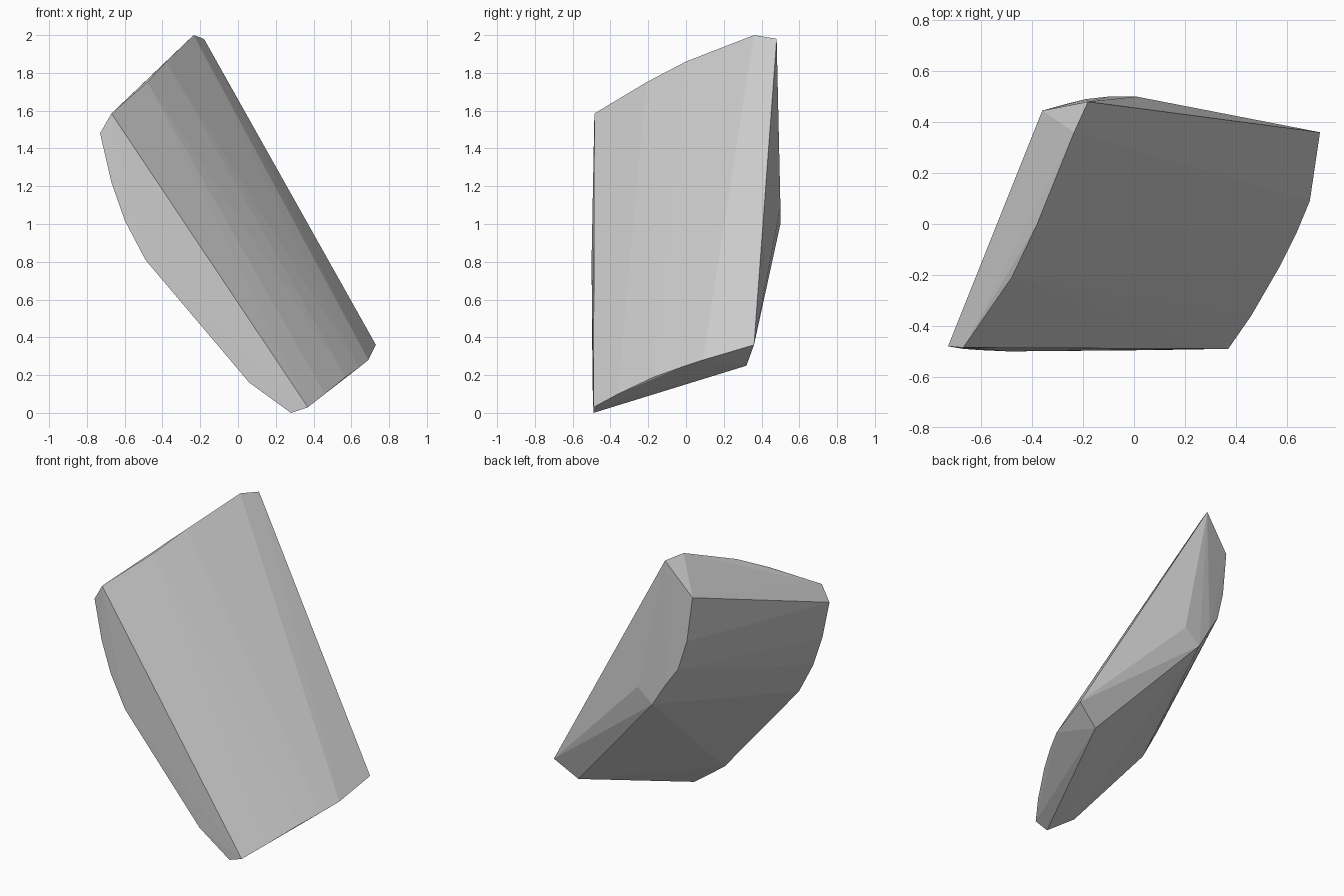
import bpy, bmesh

# Outlines of the slab-like stone, each running along one rim
top_rim = [(-0.67, -0.485, 1.585), (-0.48, -0.21, 1.75), (-0.38, 0.0, 1.86),
           (-0.235, 0.36, 2.0), (-0.18, 0.48, 1.98)]
right_rim = [(0.37, -0.49, 0.03), (0.46, -0.36, 0.10), (0.57, -0.17, 0.19),
             (0.64, -0.03, 0.24), (0.69, 0.09, 0.28), (0.73, 0.36, 0.36)]
front_rim = [(-0.73, -0.48, 1.48), (-0.67, -0.49, 1.22), (-0.60, -0.495, 1.02),
             (-0.49, -0.50, 0.81), (0.06, -0.495, 0.16), (0.28, -0.49, 0.0)]
back_rim = [(-0.36, 0.445, 1.765), (-0.325, 0.455, 1.465), (-0.27, 0.47, 1.27),
            (-0.19, 0.49, 1.15), (-0.10, 0.50, 1.0), (0.01, 0.50, 1.09),
            (0.575, 0.32, 0.25)]

# Stone body: faceted skin stretched over the rims
bm = bmesh.new()
for p in top_rim + right_rim + front_rim + back_rim:
    bm.verts.new(p)
res = bmesh.ops.convex_hull(bm, input=bm.verts)
loose = [v for v in bm.verts if not v.link_faces]
bmesh.ops.delete(bm, geom=loose, context='VERTS')
bmesh.ops.recalc_face_normals(bm, faces=bm.faces)

mesh = bpy.data.meshes.new("stone_slab")
bm.to_mesh(mesh)
bm.free()

# Plain grey stone
grey = bpy.data.materials.new("stone grey")
grey.diffuse_color = (0.6, 0.6, 0.6, 1.0)
mesh.materials.append(grey)

stone = bpy.data.objects.new("stone_slab", mesh)
bpy.context.collection.objects.link(stone)
